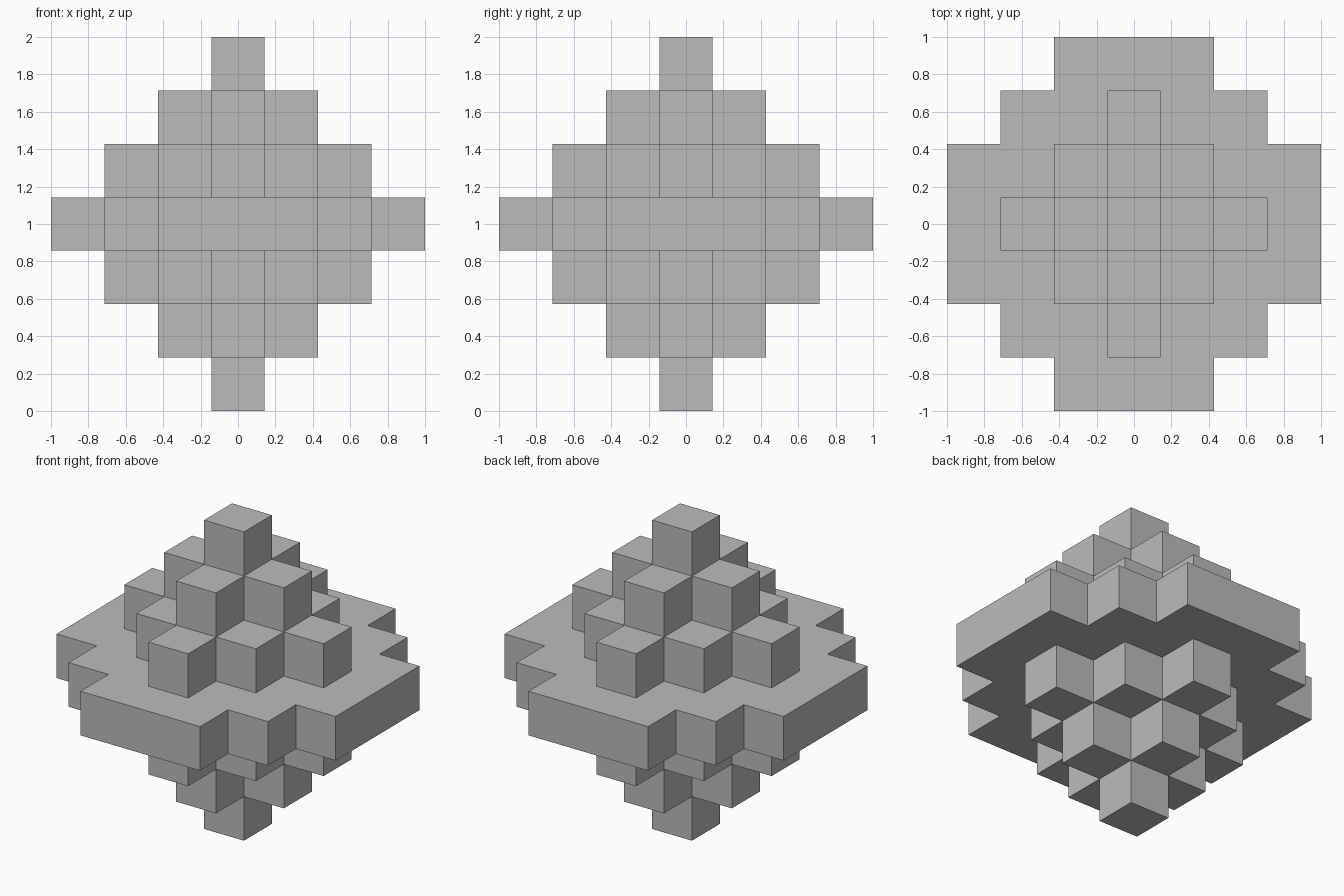
import bpy
import bmesh
from mathutils import Vector

default = bpy.data.objects.get("Cube")
if default:
    bpy.data.objects.remove(default, do_unlink=True)

UNIT = 2 / 7

# Single grey material
grey = bpy.data.materials.new("plain grey")
grey.use_nodes = True
colour = (0.5, 0.5, 0.5, 1)
grey.diffuse_color = colour
grey.node_tree.nodes["Principled BSDF"].inputs["Base Color"].default_value = colour

# Cube cells: stepped diamond layers, with a wider slab in the middle
reach = {0: 4, 1: 2, 2: 1, 3: 0}
span = range(-3, 4)
cells = {(x, y, z) for x in span for y in span for z in span
         if abs(x) + abs(y) <= reach[abs(z)]}

# Outer shell: one square wherever a cell meets empty space
bm = bmesh.new()
for cell in cells:
    centre = Vector(cell)
    for axis in range(3):
        for sign in (-1, 1):
            normal = Vector((0, 0, 0))
            normal[axis] = sign
            if tuple(int(c) for c in centre + normal) in cells:
                continue
            u = Vector((0, 0, 0))
            u[(axis + 1) % 3] = 0.5
            v = normal.cross(u)
            middle = centre + normal / 2
            corners = (middle - u - v, middle + u - v, middle + u + v, middle - u + v)
            bm.faces.new([bm.verts.new(c * UNIT + Vector((0, 0, 1))) for c in corners])
bmesh.ops.remove_doubles(bm, verts=bm.verts[:], dist=0.001)
bmesh.ops.recalc_face_normals(bm, faces=bm.faces[:])

mesh = bpy.data.meshes.new("stepped_diamond")
bm.to_mesh(mesh)
bm.free()
mesh.materials.append(grey)
bpy.context.collection.objects.link(bpy.data.objects.new("stepped_diamond", mesh))
